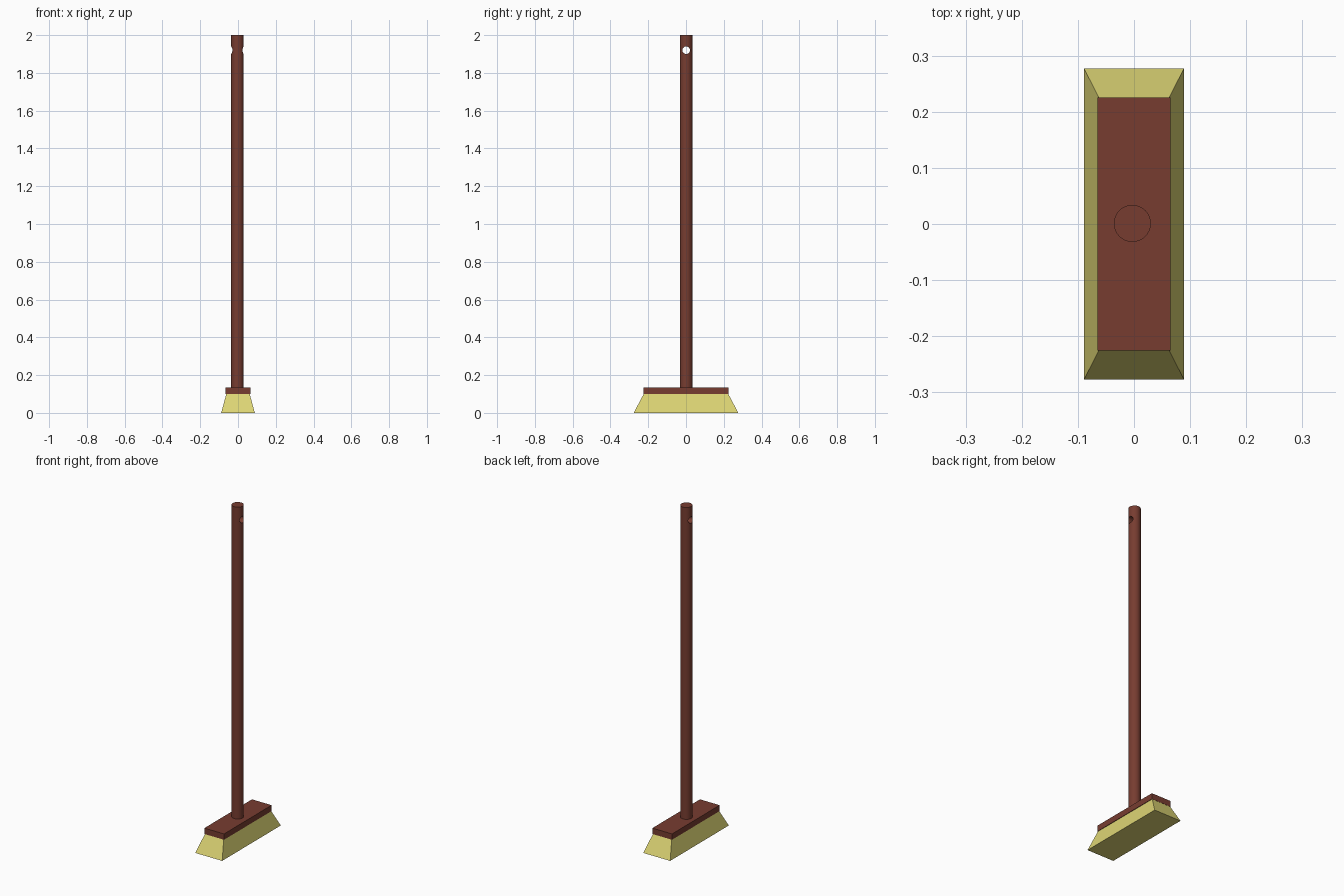
import bpy
import math

cube = bpy.data.objects.get("Cube")
if cube:
    bpy.data.objects.remove(cube, do_unlink=True)


def material(name, rgb):
    mat = bpy.data.materials.new(name)
    mat.use_nodes = True
    mat.diffuse_color = (*rgb, 1)
    mat.node_tree.nodes["Principled BSDF"].inputs["Base Color"].default_value = (*rgb, 1)
    return mat


def cylinder(name, radius, length, location, mat, rotation=(0, 0, 0)):
    bpy.ops.mesh.primitive_cylinder_add(vertices=32, radius=radius, depth=length,
                                        location=location, rotation=rotation)
    obj = bpy.context.object
    obj.name = name
    obj.data.materials.append(mat)
    return obj


def tapered_box(name, bottom, top, z_low, z_high, mat):
    """Box with separate half sizes for its bottom and top faces."""
    bpy.ops.mesh.primitive_cube_add(size=2)
    obj = bpy.context.object
    obj.name = name
    for v in obj.data.vertices:
        high = v.co.z > 0
        half = top if high else bottom
        v.co = (v.co.x * half[0], v.co.y * half[1], z_high if high else z_low)
    obj.data.materials.append(mat)
    return obj


wood = material("reddish brown wood", (0.185, 0.046, 0.030))
straw = material("straw yellow", (0.72, 0.66, 0.175))

# Broom head
tapered_box("bristles", (0.089, 0.277), (0.062, 0.224), 0, 0.10, straw)
tapered_box("head_block", (0.065, 0.225), (0.065, 0.225), 0.10, 0.135, wood)

# Handle with a hanging hole drilled through it from side to side
handle = cylinder("handle", 0.033, 1.88, (-0.003, 0.001, 1.06), wood)
cutter = cylinder("hole_cutter", 0.02, 0.2, (-0.003, 0.001, 1.92), wood,
                  (0, math.pi / 2, 0))
cutter.hide_render = True
hole = handle.modifiers.new("hanging_hole", "BOOLEAN")
hole.operation = "DIFFERENCE"
hole.solver = "EXACT"
hole.object = cutter

bpy.ops.object.select_all(action="DESELECT")
handle.select_set(True)
bpy.context.view_layer.objects.active = handle
bpy.ops.object.modifier_apply(modifier=hole.name)
bpy.data.objects.remove(cutter, do_unlink=True)
bpy.ops.object.shade_smooth_by_angle(angle=math.radians(30))
